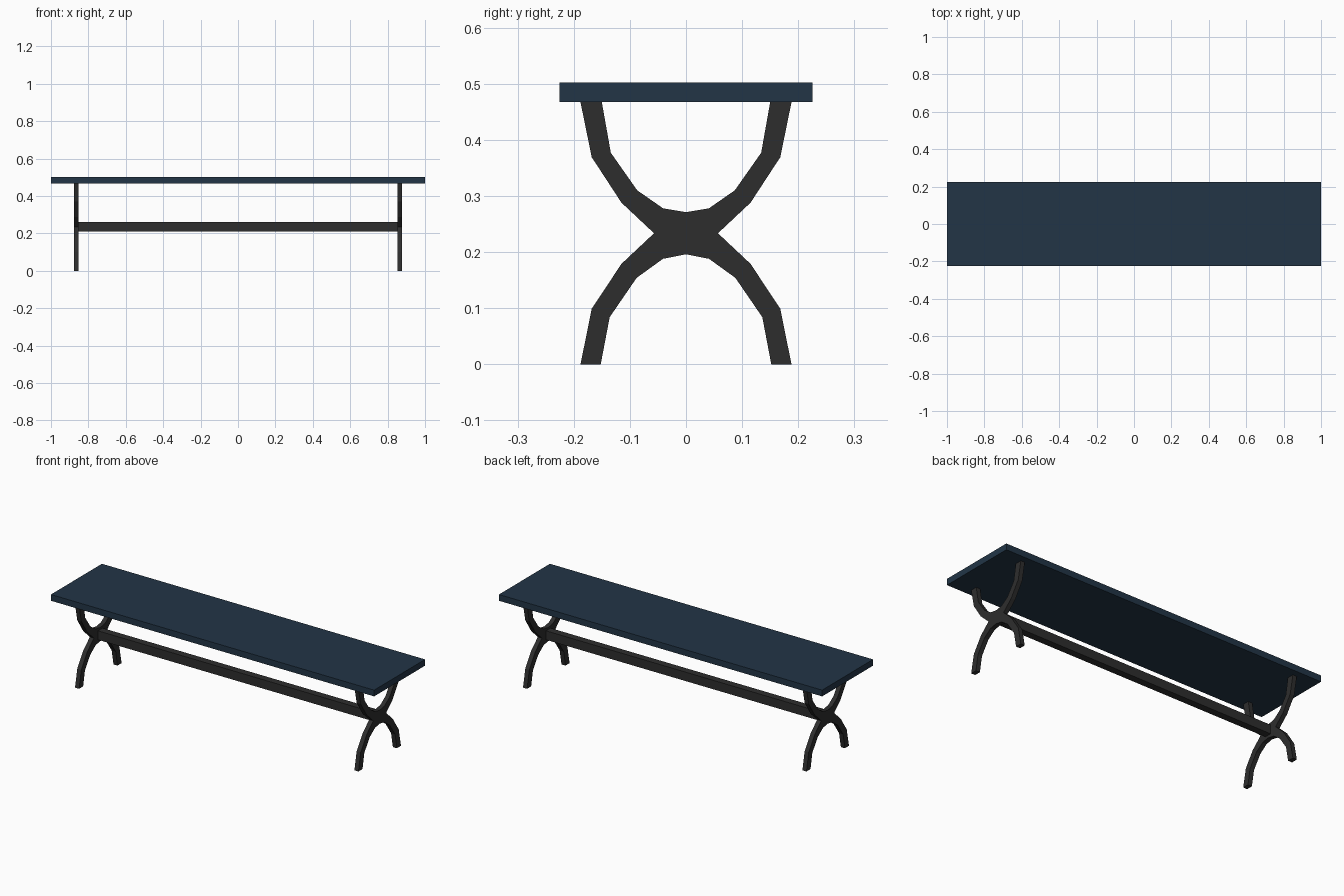
import bpy, bmesh

if "Cube" in bpy.data.objects:
    bpy.data.objects.remove(bpy.data.objects["Cube"])

def material(name, rgb):
    m = bpy.data.materials.new(name)
    m.diffuse_color = (*rgb, 1.0)
    m.use_nodes = True
    m.node_tree.nodes["Principled BSDF"].inputs["Base Color"].default_value = m.diffuse_color
    return m

navy = material("navy blue", (0.0160, 0.0355, 0.0620))
black = material("charcoal black", (0.0270, 0.0270, 0.0270))

def add_object(name, bm, mat):
    bmesh.ops.recalc_face_normals(bm, faces=bm.faces)
    mesh = bpy.data.meshes.new(name)
    bm.to_mesh(mesh)
    bm.free()
    mesh.materials.append(mat)
    ob = bpy.data.objects.new(name, mesh)
    bpy.context.collection.objects.link(ob)
    return ob

def box(name, lo, hi, mat):
    bm = bmesh.new()
    bmesh.ops.create_cube(bm, size=1)
    for v in bm.verts:
        v.co = [(a + b) / 2 + c * (b - a) for a, b, c in zip(lo, hi, v.co)]
    return add_object(name, bm, mat)

# Seat plank
box("seat", (-1, -0.225, 0.467), (1, 0.225, 0.502), navy)

# Curved X trestle: right half of the outline, from bottom centre to top centre
half = [(0, 0.196), (0.041, 0.188), (0.088, 0.154), (0.136, 0.084), (0.152, 0),
        (0.188, 0), (0.168, 0.099), (0.115, 0.179), (0.057, 0.2335),
        (0.115, 0.288), (0.168, 0.369), (0.188, 0.467), (0.150, 0.467),
        (0.134, 0.377), (0.087, 0.310), (0.041, 0.278), (0, 0.271)]
outline = half + [(-y, z) for y, z in reversed(half[1:-1])]

def trestle(name, x0, x1):
    bm = bmesh.new()
    face = bm.faces.new([bm.verts.new((x0, y, z)) for y, z in outline])
    ext = bmesh.ops.extrude_face_region(bm, geom=[face], use_keep_orig=True)
    moved = [g for g in ext["geom"] if isinstance(g, bmesh.types.BMVert)]
    bmesh.ops.translate(bm, verts=moved, vec=(x1 - x0, 0, 0))
    return add_object(name, bm, black)

trestle("left_trestle", -0.877, -0.852)
trestle("right_trestle", 0.852, 0.877)

# Stretcher bar between the trestles
box("stretcher", (-0.852, -0.02, 0.21), (0.852, 0.02, 0.26), black)
